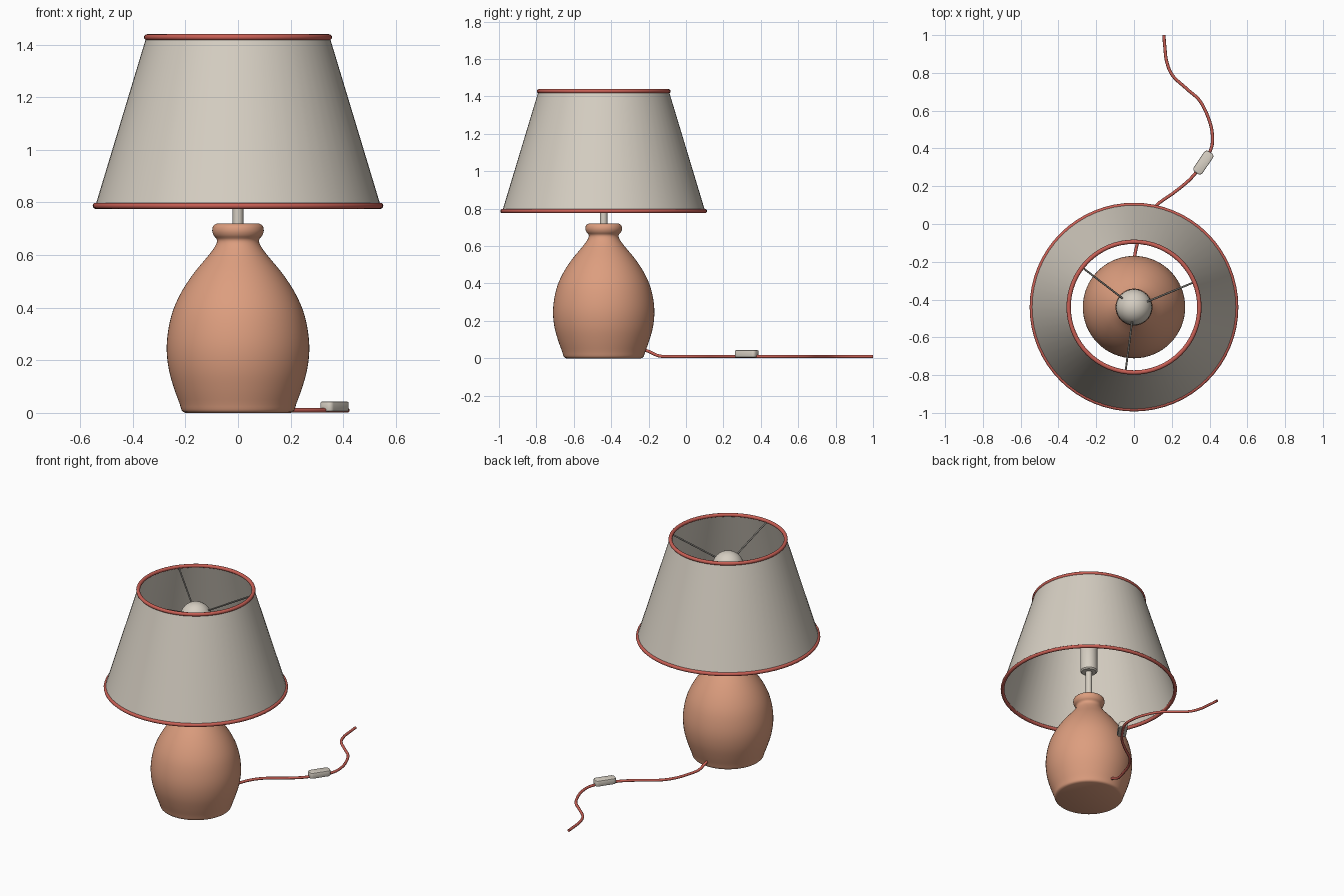
import bpy, bmesh, math
from mathutils import Vector

if "Cube" in bpy.data.objects:
    bpy.data.objects.remove(bpy.data.objects["Cube"])

CY = -0.44  # lamp axis y


def material(name, rgb):
    m = bpy.data.materials.new(name)
    m.diffuse_color = (*rgb, 1)
    m.use_nodes = True
    m.node_tree.nodes["Principled BSDF"].inputs["Base Color"].default_value = m.diffuse_color
    return m


TERRACOTTA = material("terracotta", (0.72, 0.34, 0.21))
CREAM = material("cream", (0.67, 0.62, 0.54))
RED = material("coral_red", (0.58, 0.115, 0.09))
GREY = material("wire_grey", (0.22, 0.21, 0.19))


def finish(ob, mat, angle=40):
    ob.data.materials.append(mat)
    bpy.ops.object.select_all(action='DESELECT')
    ob.select_set(True)
    bpy.context.view_layer.objects.active = ob
    bpy.ops.object.shade_smooth_by_angle(angle=math.radians(angle))


def lathe(name, profile, mat, segs=64, closed=False, angle=40):
    """Spin (radius, z) points about the lamp axis."""
    bm = bmesh.new()
    rings = []
    for r, z in profile:
        if r == 0:
            rings.append([bm.verts.new((0, CY, z))] * segs)
        else:
            rings.append([bm.verts.new((r * math.cos(2 * math.pi * i / segs),
                                        CY + r * math.sin(2 * math.pi * i / segs), z))
                          for i in range(segs)])
    pairs = list(zip(rings, rings[1:])) + ([(rings[-1], rings[0])] if closed else [])
    for a, b in pairs:
        for i in range(segs):
            j = (i + 1) % segs
            bm.faces.new(list(dict.fromkeys((a[i], a[j], b[j], b[i]))))
    bmesh.ops.recalc_face_normals(bm, faces=bm.faces)
    me = bpy.data.meshes.new(name)
    bm.to_mesh(me)
    bm.free()
    ob = bpy.data.objects.new(name, me)
    bpy.context.collection.objects.link(ob)
    finish(ob, mat, angle)
    return ob


def smooth_path(pts, n=6):
    """Catmull-Rom through the points."""
    p = [Vector(q) for q in pts]
    p = [2 * p[0] - p[1]] + p + [2 * p[-1] - p[-2]]
    out = []
    for a, b, c, d in zip(p, p[1:], p[2:], p[3:]):
        for k in range(n):
            t = k / n
            out.append(0.5 * (2 * b + (c - a) * t + (2 * a - 5 * b + 4 * c - d) * t * t
                              + (3 * b - a - 3 * c + d) * t ** 3))
    return out + [p[-2]]


def tube(name, pts, radius, mat):
    cu = bpy.data.curves.new(name, 'CURVE')
    cu.dimensions = '3D'
    cu.bevel_depth = radius
    cu.bevel_resolution = 3
    cu.use_fill_caps = True
    sp = cu.splines.new('POLY')
    sp.points.add(len(pts) - 1)
    for sp_pt, q in zip(sp.points, pts):
        sp_pt.co = (*q, 1)
    ob = bpy.data.objects.new(name, cu)
    bpy.context.collection.objects.link(ob)
    bpy.ops.object.select_all(action='DESELECT')
    ob.select_set(True)
    bpy.context.view_layer.objects.active = ob
    bpy.ops.object.convert(target='MESH')
    finish(bpy.context.object, mat, 50)


# Ceramic body with rolled lip
body = [(0.20, 0.0, 0), (0.213, 0.008, 0), (0.222, 0.035, 0), (0.242, 0.09, 0),
        (0.262, 0.16, 0), (0.271, 0.235, 0), (0.266, 0.31, 0), (0.247, 0.39, 0),
        (0.212, 0.465, 0), (0.165, 0.535, 0), (0.115, 0.595, 0), (0.086, 0.635, 0),
        (0.080, 0.658, 0), (0.092, 0.674, 0), (0.098, 0.692, 0), (0.094, 0.711, 0),
        (0.080, 0.72, 0)]
lathe("ceramic_body", [(0, 0)] + [(v.x, v.y) for v in smooth_path(body, 3)] + [(0, 0.72)],
      TERRACOTTA)

# Stem, socket and bulb
lathe("stem", [(0, 0.71), (0.02, 0.71), (0.02, 0.93), (0, 0.93)], CREAM, 24)
lathe("socket", [(0, 0.91), (0.046, 0.91), (0.054, 0.918), (0.054, 1.09), (0.046, 1.10),
                 (0, 1.10)], CREAM, 32)
bulb = [(0.04, 1.09), (0.042, 1.12), (0.055, 1.155)]
bulb += [(0.095 * math.cos(a), 1.25 + 0.095 * math.sin(a))
         for a in (math.radians(d) for d in range(-40, 90, 10))]
lathe("bulb", [(0, 1.09)] + bulb + [(0, 1.345)], CREAM, 32)

# Shade: thin conical wall open at both ends
lathe("shade", [(0.543, 0.785), (0.348, 1.43), (0.343, 1.43), (0.538, 0.785)],
      CREAM, 64, closed=True)

# Trim rings on the shade edges
for name, r, z in (("bottom_trim", 0.541, 0.787), ("top_trim", 0.346, 1.428)):
    ring = [(r + 0.0115 * math.cos(k * math.pi / 6), z + 0.0115 * math.sin(k * math.pi / 6))
            for k in range(12)]
    lathe(name, ring, RED, 64, closed=True, angle=60)

# Three wires holding the shade
for k in range(3):
    a = math.radians(22.5 + 120 * k)
    tube(f"shade_wire_{k + 1}",
         [(0.03 * math.cos(a), CY + 0.03 * math.sin(a), 1.28),
          (0.343 * math.cos(a), CY + 0.343 * math.sin(a), 1.425)], 0.005, GREY)

# Power cord lying on the floor
Z = 0.0095
cord = [(0, -0.24, 0.05), (0, -0.20, 0.037), (0.008, -0.145, 0.013), (0.025, -0.08, Z),
        (0.06, 0.02, Z), (0.12, 0.10, Z), (0.21, 0.165, Z), (0.30, 0.24, Z),
        (0.367, 0.325, Z), (0.405, 0.39, Z), (0.416, 0.455, Z), (0.40, 0.545, Z),
        (0.35, 0.65, Z), (0.28, 0.715, Z), (0.205, 0.785, Z), (0.173, 0.86, Z),
        (0.163, 0.94, Z), (0.158, 1.0, Z)]
tube("power_cord", smooth_path(cord), 0.0085, RED)

# Inline switch: rounded block along the cord
bpy.ops.mesh.primitive_cube_add(size=1, location=(0.367, 0.325, 0.024),
                                rotation=(0, 0, math.radians(56)))
switch = bpy.context.object
switch.name = "cord_switch"
switch.scale = (0.132, 0.056, 0.038)
bpy.ops.object.transform_apply(location=False, rotation=False, scale=True)
bm = bmesh.new()
bm.from_mesh(switch.data)
upright = [e for e in bm.edges if abs(e.verts[0].co.z - e.verts[1].co.z) > 0.01]
bmesh.ops.bevel(bm, geom=upright, offset=0.018, segments=5, profile=0.5, affect='EDGES')
rim = [e for e in bm.edges if abs(e.verts[0].co.z - e.verts[1].co.z) < 0.001]
bmesh.ops.bevel(bm, geom=rim, offset=0.005, segments=2, profile=0.5, affect='EDGES')
bm.to_mesh(switch.data)
bm.free()
finish(switch, CREAM)
